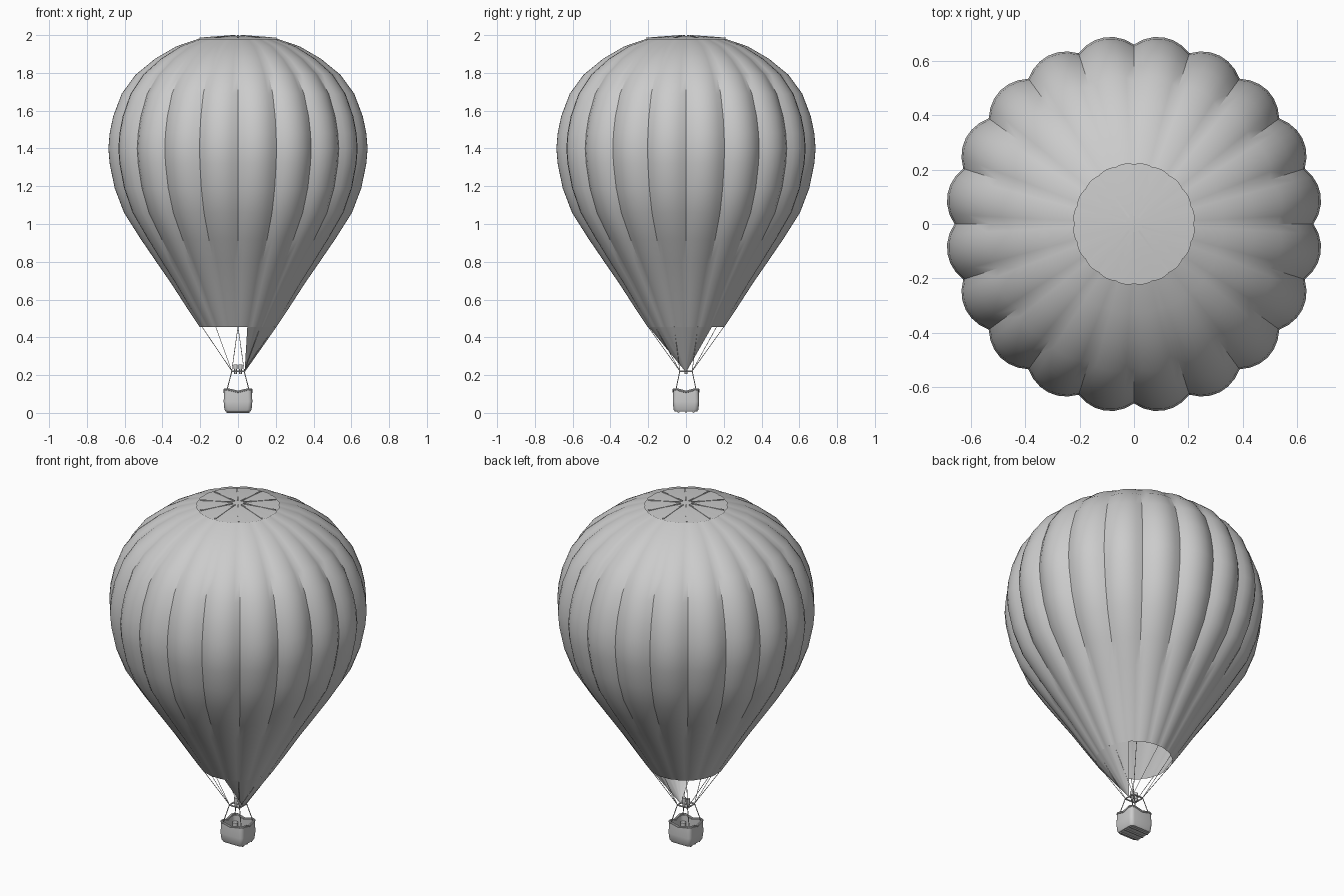
import bpy, bmesh, math
from math import sin, cos, pi, radians
from mathutils import Vector

if "Cube" in bpy.data.objects:
    bpy.data.objects.remove(bpy.data.objects["Cube"])

GORES, SUB = 20, 6
STEP = 2 * pi / GORES

grey = bpy.data.materials.new("plain_grey")
grey.use_nodes = True
COLOUR = (0.6, 0.6, 0.6, 1)
grey.diffuse_color = COLOUR
grey.node_tree.nodes["Principled BSDF"].inputs["Base Color"].default_value = COLOUR


def finish(name, bm, angle=35):
    """Turn a bmesh into a named, shaded object."""
    bmesh.ops.recalc_face_normals(bm, faces=bm.faces)
    mesh = bpy.data.meshes.new(name)
    bm.to_mesh(mesh)
    bm.free()
    mesh.materials.append(grey)
    obj = bpy.data.objects.new(name, mesh)
    bpy.context.collection.objects.link(obj)
    bpy.ops.object.select_all(action='DESELECT')
    obj.select_set(True)
    bpy.context.view_layer.objects.active = obj
    bpy.ops.object.shade_smooth_by_angle(angle=radians(angle))
    return obj


def loft(bm, rings, closed=True, cap_start=False, cap_end=False):
    """Skin a list of point rings with quads."""
    rows = [[bm.verts.new(p) for p in ring] for ring in rings]
    n = len(rows[0])
    for a, b in zip(rows, rows[1:]):
        for i in range(n if closed else n - 1):
            j = (i + 1) % n
            bm.faces.new((a[i], a[j], b[j], b[i]))
    if cap_start:
        bm.faces.new(rows[0])
    if cap_end:
        bm.faces.new(rows[-1])


def rod(bm, a, b, r, sides=6):
    """Add a straight closed rod between two points."""
    a, b = Vector(a), Vector(b)
    turn = (b - a).to_track_quat('Z', 'Y')
    circle = [turn @ Vector((r * cos(2 * pi * i / sides), r * sin(2 * pi * i / sides), 0))
              for i in range(sides)]
    loft(bm, [[a + p for p in circle], [b + p for p in circle]], True, True, True)


def gore_point(angle, peak, z):
    """Point on a scalloped ring whose lobes bulge between seams."""
    depth = 0.034 * (peak / 0.69) ** 1.8
    u = (angle / STEP) % 1.0 * 2 - 1
    if abs(u) > 0.9999:
        u = 1
    chord = cos(STEP / 2) / cos(u * STEP / 2)
    seam = peak - depth
    r = seam * chord + (peak - seam * cos(STEP / 2)) * (1 - u * u)
    return Vector((r * cos(angle), r * sin(angle), z))


def gore_ring(peak, z):
    return [gore_point(i * STEP / SUB, peak, z) for i in range(GORES * SUB)]


# Envelope: scalloped rings following the balloon profile
profile = [(0.205, 0.455), (0.275, 0.56), (0.36, 0.69), (0.437, 0.80), (0.52, 0.92),
           (0.61, 1.06), (0.66, 1.19), (0.687, 1.32), (0.694, 1.40), (0.687, 1.48),
           (0.668, 1.57), (0.622, 1.69), (0.548, 1.79), (0.443, 1.875),
           (0.33, 1.94), (0.21, 1.98)]
bm = bmesh.new()
loft(bm, [gore_ring(r, z) for r, z in profile])
finish("envelope", bm, 32)

# Crown cap closing the top
bm = bmesh.new()
loft(bm, [gore_ring(0.224, 1.982), gore_ring(0.13, 1.991), gore_ring(0.02, 1.996)], cap_end=True)
finish("crown_cap", bm)

# Crown straps on every second seam
bm = bmesh.new()
for k in range(GORES // 2):
    a = pi / 2 + 2 * k * STEP
    d, side = Vector((cos(a), sin(a), 0)), Vector((-sin(a), cos(a), 0)) * 0.004
    inner, outer = d * 0.03 + Vector((0, 0, 1.995)), d * 0.212 + Vector((0, 0, 1.982))
    up = Vector((0, 0, 0.005))
    loft(bm, [[p - side, p + side, p + side + up, p - side + up] for p in (inner, outer)],
         True, True, True)
finish("crown_straps", bm, 20)

# Scoop: cloth fan gathered to a point beside the burner
bm = bmesh.new()
tip = Vector((0.035, 0, 0.215))
angles = [radians(-76 + 118 * i / 24) for i in range(25)]
mouth = [gore_point(a, 0.205, 0.455) for a in angles]
loft(bm, [[p.lerp(tip, t) for p in mouth] for t in (0, 0.33, 0.66, 0.98)], closed=False)
finish("scoop", bm)

# Suspension cables from the mouth seams to the frame corners
HALF = 0.033
bm = bmesh.new()
for k in range(GORES // 2):
    a = (2 * k + 1) * STEP
    top = gore_point(a, 0.205, 0.457)
    rod(bm, top, (math.copysign(HALF, top.x), math.copysign(HALF, top.y), 0.222), 0.0016, 4)
finish("suspension_cables", bm)

# Burner frame
corners = [(HALF, HALF), (-HALF, HALF), (-HALF, -HALF), (HALF, -HALF)]
bm = bmesh.new()
for (x1, y1), (x2, y2) in zip(corners, corners[1:] + corners[:1]):
    rod(bm, (x1, y1, 0.22), (x2, y2, 0.22), 0.004)
rod(bm, (-HALF, 0, 0.22), (HALF, 0, 0.22), 0.004)
finish("burner_frame", bm)

# Twin burners with wider cans on top
bm = bmesh.new()
for x in (-0.013, 0.013):
    rod(bm, (x, 0, 0.205), (x, 0, 0.235), 0.007, 12)
    rod(bm, (x, 0, 0.232), (x, 0, 0.257), 0.011, 12)
finish("burners", bm)

# Uprights from the basket corners to the frame
bm = bmesh.new()
for x, y in corners:
    rod(bm, (x * 1.85, y * 1.7, 0.11), (x, y, 0.22), 0.0025)
finish("basket_uprights", bm)


def basket_ring(hx, hy, z, rise=0.0, radius=0.022):
    """Rounded rectangle; rise lifts the corners above the sides."""
    ring = []
    for q, (sx, sy) in enumerate([(1, 1), (-1, 1), (-1, -1), (1, -1)]):
        for i in range(5):
            a = q * pi / 2 + i * pi / 8
            ring.append((sx * (hx - radius) + radius * cos(a),
                         sy * (hy - radius) + radius * sin(a), z + rise))
        nx, ny = [(0, hy), (-hx, 0), (0, -hy), (hx, 0)][q]
        ring.append((nx, ny, z))
    return ring


# Basket: hollow, slightly barrelled, with sagging sides
bm = bmesh.new()
loft(bm, [basket_ring(0.066, 0.060, 0.008), basket_ring(0.072, 0.066, 0.018),
          basket_ring(0.076, 0.070, 0.06), basket_ring(0.073, 0.067, 0.108, 0.012),
          basket_ring(0.064, 0.058, 0.108, 0.012), basket_ring(0.064, 0.058, 0.02)],
     True, True, True)
finish("basket", bm)

# Padded rim along the basket top
bm = bmesh.new()
path = [Vector(p) for p in basket_ring(0.071, 0.065, 0.111, 0.012)]
for a, b in zip(path, path[1:] + path[:1]):
    rod(bm, a, b, 0.0065, 8)
finish("padded_rim", bm)

# Floor skids
bm = bmesh.new()
for y in (-0.04, 0, 0.04):
    rod(bm, (-0.062, y, 0.005), (0.062, y, 0.005), 0.005, 8)
finish("skids", bm)

# Fuel tanks standing in the basket corners
bm = bmesh.new()
for x, y in corners:
    rod(bm, (x * 1.3, y * 1.1, 0.02), (x * 1.3, y * 1.1, 0.09), 0.015, 12)
finish("fuel_tanks", bm)
